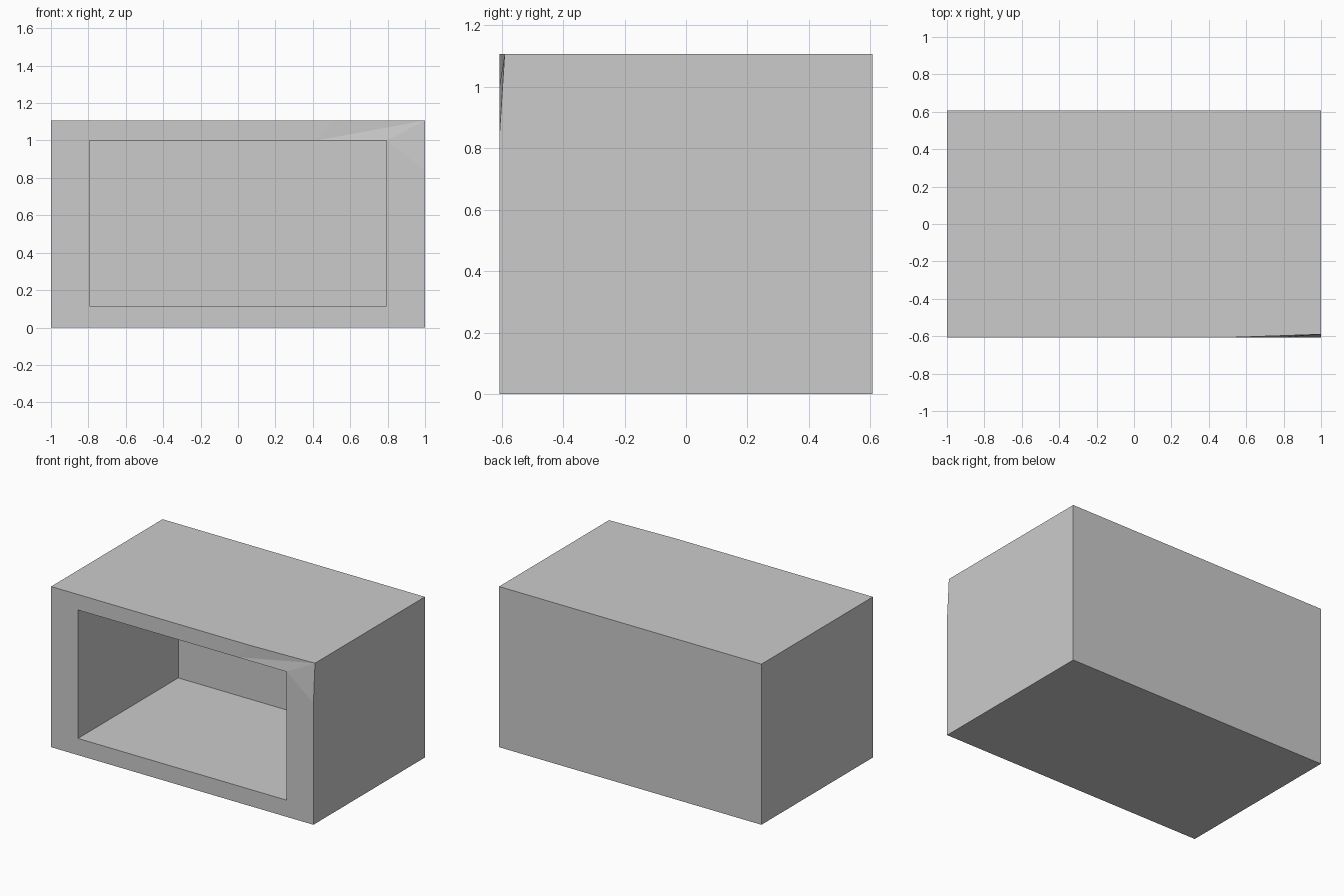
import bpy, bmesh
from mathutils import Vector

if "Cube" in bpy.data.objects:
    bpy.data.objects.remove(bpy.data.objects["Cube"])

HX, HY, H = 1.0, 0.607, 1.107           # outer half width, half depth, height
OX, OZ0, OZ1 = 0.795, 0.115, 1.0        # opening half width, bottom, top
BACK = 0.485                            # inner face of the back wall

bm = bmesh.new()
bmesh.ops.create_cube(bm, size=2)
for v in bm.verts:
    v.co = Vector((v.co.x * HX, v.co.y * HY, H if v.co.z > 0 else 0))


def at(x, z, y=-HY):
    return min(bm.verts, key=lambda v: (v.co - Vector((x, y, z))).length)


def split(a, b, point):
    """Add a vertex at point on the edge between a and b."""
    edge = bm.edges.get((a, b))
    _, v = bmesh.utils.edge_split(edge, a, 0.5)
    v.co = Vector((point[0], -HY, point[1]))
    return v


# Front frame and recessed cavity
front = min(bm.faces, key=lambda f: f.calc_center_median().y)
bmesh.ops.inset_region(bm, faces=[front], thickness=0.1)
for v in front.verts:
    v.co = Vector((OX if v.co.x > 0 else -OX, -HY, OZ1 if v.co.z > H / 2 else OZ0))
cavity = bmesh.ops.extrude_discrete_faces(bm, faces=[front])["faces"][0]
for v in cavity.verts:
    v.co.y = BACK

# Slightly pushed-in upper right front corner
corner, inner = at(HX, H), at(OX, OZ1)
top = split(corner, at(-HX, H), (0.5, H))
rim = split(inner, at(-OX, OZ1), (0.42, OZ1))
side = split(corner, at(HX, 0), (HX, 0.84))
for pair in ((top, rim), (rim, corner), (inner, side)):
    bmesh.ops.connect_verts(bm, verts=list(pair))
corner.co.y += 0.017

bmesh.ops.recalc_face_normals(bm, faces=bm.faces[:])
mesh = bpy.data.meshes.new("open_box")
bm.to_mesh(mesh)
bm.free()
bpy.context.collection.objects.link(bpy.data.objects.new("open_box", mesh))
